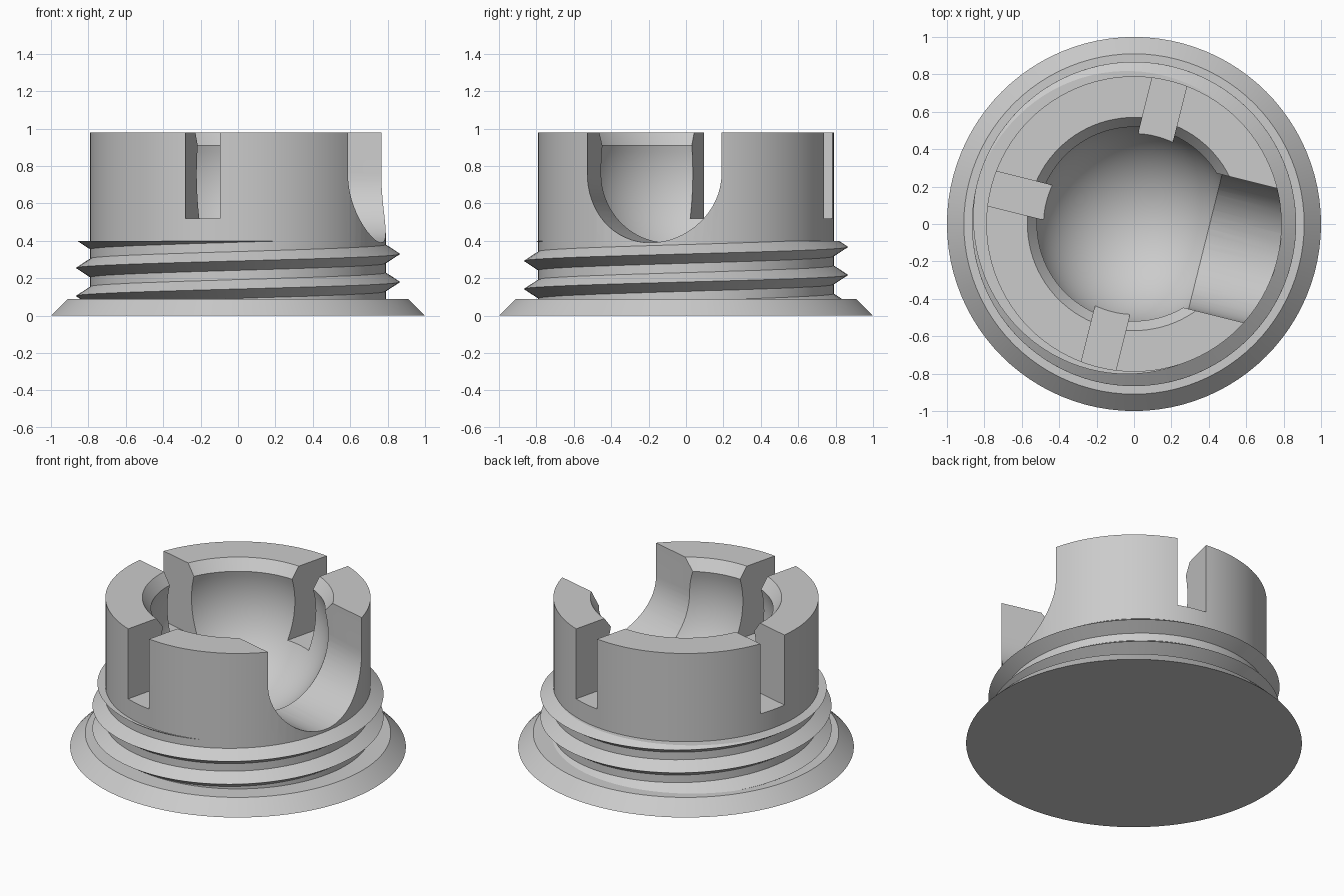
import bpy, bmesh, math
from mathutils import Matrix, Vector

cube = bpy.data.objects.get("Cube")
if cube:
    bpy.data.objects.remove(cube, do_unlink=True)

BALL_Z, BALL_R = 0.76, 0.54      # socket sphere
NOTCH_R = 0.37                   # large side notch
TURN = math.radians(-14)         # heading of the notch
BODY_R, TOP = 0.79, 0.98

grey = bpy.data.materials.new("grey_plastic")
grey.use_nodes = True
colour = (0.6, 0.6, 0.6, 1)
grey.diffuse_color = colour
grey.node_tree.nodes["Principled BSDF"].inputs["Base Color"].default_value = colour


def make_object(name, bm):
    bmesh.ops.recalc_face_normals(bm, faces=bm.faces)
    mesh = bpy.data.meshes.new(name)
    bm.to_mesh(mesh)
    bm.free()
    mesh.materials.append(grey)
    obj = bpy.data.objects.new(name, mesh)
    bpy.context.collection.objects.link(obj)
    return obj


def select_only(obj):
    bpy.ops.object.select_all(action='DESELECT')
    obj.select_set(True)
    bpy.context.view_layer.objects.active = obj


def lathe(name, profile, steps=96):
    bm = bmesh.new()
    verts = [bm.verts.new((r, 0, z)) for r, z in profile]
    edges = [bm.edges.new(pair) for pair in zip(verts, verts[1:])]
    bmesh.ops.spin(bm, geom=verts + edges, cent=(0, 0, 0), axis=(0, 0, 1),
                   angle=math.tau, steps=steps, use_duplicate=False)
    bmesh.ops.remove_doubles(bm, verts=bm.verts, dist=1e-4)
    return make_object(name, bm)


def radial_cutter(name, section, start, end, angle):
    """Extrude a (sideways, z) section outward along a heading."""
    bm = bmesh.new()
    face = bm.faces.new([bm.verts.new((start, y, z)) for y, z in section])
    out = bmesh.ops.extrude_face_region(bm, geom=[face])
    moved = [v for v in out["geom"] if isinstance(v, bmesh.types.BMVert)]
    bmesh.ops.translate(bm, verts=moved, vec=(end - start, 0, 0))
    bmesh.ops.transform(bm, matrix=Matrix.Rotation(angle, 4, 'Z'), verts=bm.verts)
    obj = make_object(name, bm)
    obj.hide_render = True
    return obj


# Socket body: flared foot, cylinder wall, chamfered mouth, ball cavity
mouth_z = 0.91
mouth = math.asin((mouth_z - BALL_Z) / BALL_R)
profile = [(0, 0), (1, 0), (0.91, 0.09), (BODY_R, 0.09), (BODY_R, TOP), (0.57, TOP)]
ARC = 28
for i in range(ARC + 1):
    a = mouth + (-math.pi / 2 - mouth) * i / ARC
    profile.append((BALL_R * math.cos(a) if i < ARC else 0, BALL_Z + BALL_R * math.sin(a)))
body = lathe("socket_body", profile)

# Cutters: one round-bottomed notch and three narrow slots
half_round = [(NOTCH_R * math.cos(a), BALL_Z + NOTCH_R * math.sin(a))
              for a in (-math.pi * i / 32 for i in range(33))]
cutters = [radial_cutter("notch_cutter", [(NOTCH_R, 1.2)] + half_round + [(-NOTCH_R, 1.2)],
                         0.02, 1.2, TURN)]
slot = [(-0.095, 0.52), (0.095, 0.52), (0.095, 1.2), (-0.095, 1.2)]
for k in (1, 2, 3):
    cutters.append(radial_cutter("slot_cutter", slot, 0.3, 1.2, TURN + k * math.pi / 2))

for cutter in cutters:
    mod = body.modifiers.new("cut", 'BOOLEAN')
    mod.operation = 'DIFFERENCE'
    mod.solver = 'EXACT'
    mod.object = cutter
    select_only(body)
    bpy.ops.object.modifier_apply(modifier=mod.name)
    bpy.data.objects.remove(cutter, do_unlink=True)

# Screw thread: triangular section swept up a helix, trimmed flat on top
PITCH, CREST_R, ROOT_R, HALF = 0.15, 0.867, 0.775, 0.06
z_start, z_end, steps = 0.03, 0.47, 280
bm = bmesh.new()
rings = []
for i in range(steps + 1):
    z = z_start + (z_end - z_start) * i / steps
    a = math.pi + (z - 0.255) / PITCH * math.tau
    ring = [(ROOT_R, z - HALF), (CREST_R, z), (ROOT_R, z + HALF)]
    rings.append([bm.verts.new((r * math.cos(a), r * math.sin(a), h)) for r, h in ring])
for low, high in zip(rings, rings[1:]):
    for j in range(3):
        k = (j + 1) % 3
        bm.faces.new((low[j], low[k], high[k], high[j]))
bm.faces.new(rings[0])
bm.faces.new(rings[-1])
for height, up in ((0.40, 1), (0.05, -1)):
    cut = bmesh.ops.bisect_plane(bm, geom=bm.verts[:] + bm.edges[:] + bm.faces[:],
                                 plane_co=(0, 0, height), plane_no=Vector((0, 0, up)),
                                 clear_outer=True)
    rim = [e for e in cut["geom_cut"] if isinstance(e, bmesh.types.BMEdge)]
    bmesh.ops.triangle_fill(bm, edges=rim, use_beauty=True)
thread = make_object("screw_thread", bm)

for obj in (body, thread):
    select_only(obj)
    bpy.ops.object.shade_smooth_by_angle(angle=math.radians(25))
